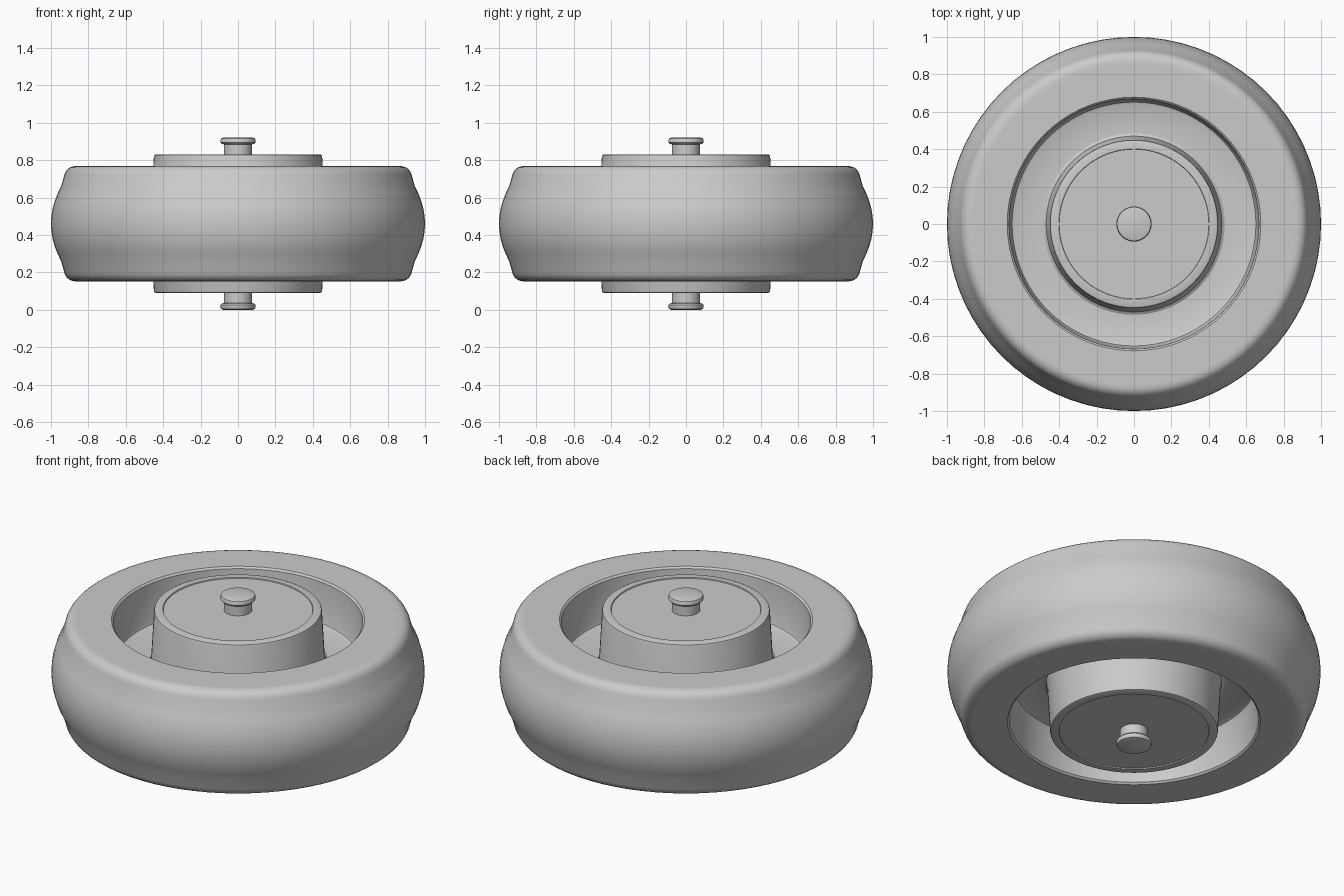
import bpy, bmesh, math
from mathutils import Matrix, Vector

MID = 0.46       # height of the wheel's mid plane
SEGMENTS = 72

if "Cube" in bpy.data.objects:
    bpy.data.objects.remove(bpy.data.objects["Cube"])

grey = bpy.data.materials.new("plain grey")
grey.use_nodes = True
grey.diffuse_color = (0.6, 0.6, 0.6, 1)
grey.node_tree.nodes["Principled BSDF"].inputs["Base Color"].default_value = (0.6, 0.6, 0.6, 1)


def lathe(name, half):
    """Spin a half profile of (radius, height) points, mirrored below the mid plane."""
    lower = [(r, -z) for r, z in reversed(half) if z > 0]
    profile = half + lower
    if half[0][0] > 0:
        profile.append(half[0])          # close a ring on its inner side
    bm = bmesh.new()
    verts = [bm.verts.new((r, 0, z)) for r, z in profile]
    edges = [bm.edges.new(pair) for pair in zip(verts, verts[1:])]
    bmesh.ops.spin(bm, geom=verts + edges, cent=(0, 0, 0), axis=(0, 0, 1),
                   angle=math.tau, steps=SEGMENTS, use_duplicate=False)
    bmesh.ops.remove_doubles(bm, verts=bm.verts, dist=0.0005)
    bmesh.ops.recalc_face_normals(bm, faces=bm.faces)
    mesh = bpy.data.meshes.new(name)
    bm.to_mesh(mesh)
    bm.free()
    mesh.materials.append(grey)
    obj = bpy.data.objects.new(name, mesh)
    obj.location.z = MID
    bpy.context.collection.objects.link(obj)
    bpy.ops.object.select_all(action="DESELECT")
    obj.select_set(True)
    bpy.context.view_layer.objects.active = obj
    bpy.ops.object.shade_smooth_by_angle(angle=math.radians(32))
    return obj


# Tyre: flat sidewalls, rounded shoulders and a crowned tread
shoulder = [(0.87 + 0.06 * math.sin(a), 0.248 + 0.06 * math.cos(a))
            for a in (math.radians(d) for d in range(0, 76, 15))]
tread = [(1 - 0.072 * (z / 0.23) ** 2, z) for z in (0.2, 0.16, 0.12, 0.08, 0.04, 0)]
lathe("tyre", [(0.85, 0.308)] + shoulder + tread)

# Wheel core: hub with a shallow cap recess, thin web and outer rim
lathe("wheel_core", [
    (0, 0.365), (0.40, 0.365), (0.402, 0.371), (0.438, 0.371), (0.447, 0.367),
    (0.45, 0.358), (0.465, 0.09), (0.47, 0.07), (0.485, 0.06),
    (0.64, 0.06), (0.652, 0.066), (0.658, 0.08),
    (0.668, 0.298), (0.678, 0.308), (0.85, 0.308)])

# Axle: pin with a rounded head at each end
lathe("axle", [
    (0, 0.46), (0.08, 0.46), (0.09, 0.456), (0.094, 0.447),
    (0.094, 0.434), (0.088, 0.427), (0.075, 0.424), (0.075, 0.34)])
